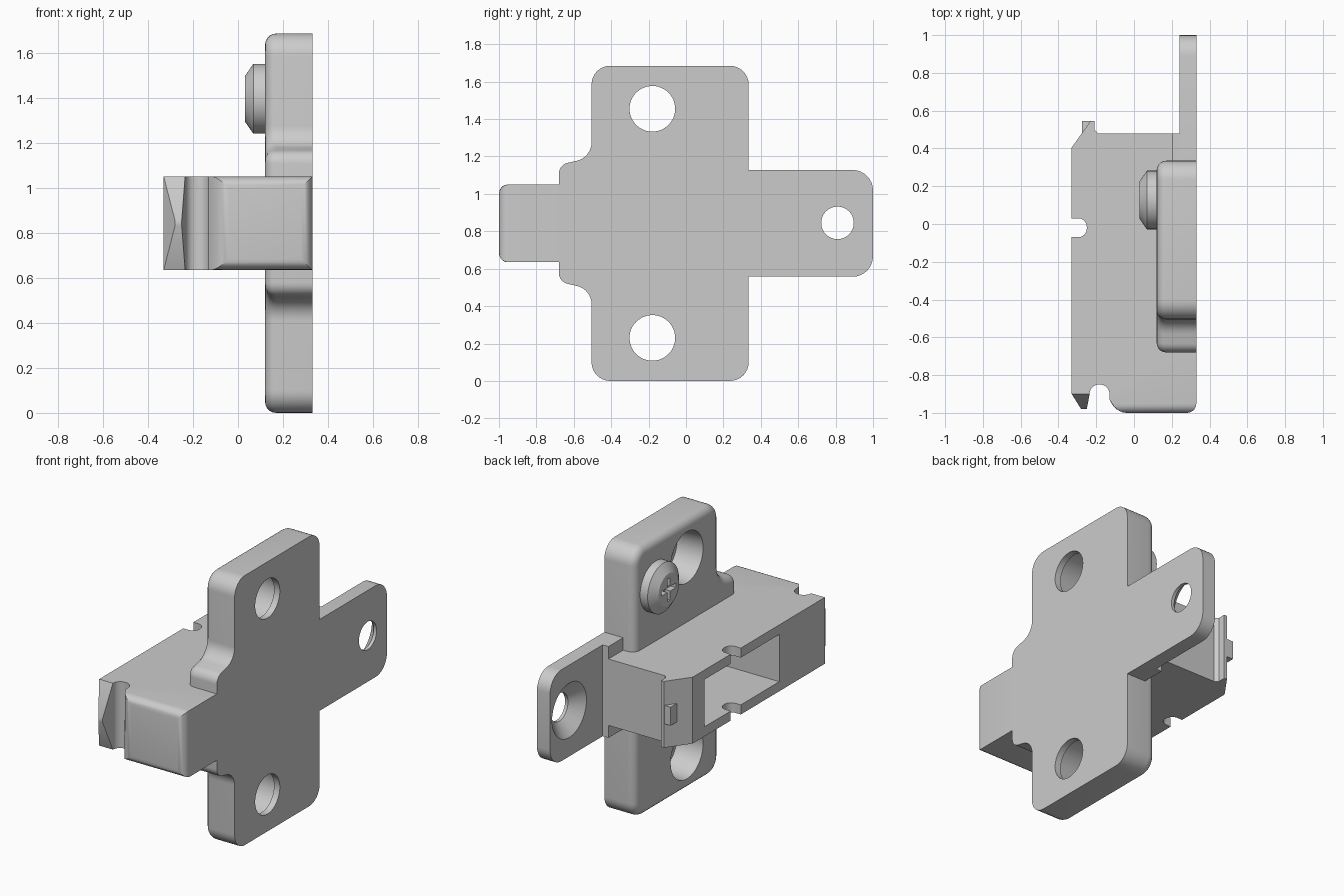
import bpy, bmesh
from math import cos, sin, pi, tan
from mathutils import Vector

if "Cube" in bpy.data.objects:
    bpy.data.objects.remove(bpy.data.objects["Cube"])

MID = 0.8425  # height of the horizontal symmetry plane


def rounded(corners, seg=8):
    """Turn (u, v[, radius]) corners into an outline with filleted corners."""
    out = []
    n = len(corners)
    for i, c in enumerate(corners):
        p = Vector(c[:2])
        r = c[2] if len(c) > 2 else 0
        if not r:
            out.append(tuple(p))
            continue
        a = (Vector(corners[i - 1][:2]) - p).normalized()
        b = (Vector(corners[(i + 1) % n][:2]) - p).normalized()
        half = a.angle(b) / 2
        start, end = p + a * (r / tan(half)), p + b * (r / tan(half))
        centre = p + (a + b).normalized() * (r / sin(half))
        va, vb = start - centre, end - centre
        for k in range(seg + 1):
            t, w = k / seg, pi - 2 * half
            out.append(tuple(centre + (va * sin((1 - t) * w) + vb * sin(t * w)) / sin(w)
                             if abs(sin(w)) > 1e-6 else centre + va))
    return out


def finish(bm, name):
    bmesh.ops.recalc_face_normals(bm, faces=bm.faces)
    me = bpy.data.meshes.new(name)
    bm.to_mesh(me)
    bm.free()
    ob = bpy.data.objects.new(name, me)
    bpy.context.collection.objects.link(ob)
    return ob


def prism(name, pts, axis, lo, hi, bevel_test=None, width=0.05):
    """Extrude an outline along x (pts are y,z) or z (pts are x,y)."""
    bm = bmesh.new()
    place = (lambda p, h: (h, *p)) if axis == 'x' else (lambda p, h: (*p, h))
    a, b = ([bm.verts.new(place(p, h)) for p in pts] for h in (lo, hi))
    bm.faces.new(a)
    bm.faces.new(b)
    for i in range(len(pts)):
        j = (i + 1) % len(pts)
        bm.faces.new((a[i], a[j], b[j], b[i]))
    bmesh.ops.recalc_face_normals(bm, faces=bm.faces)
    if bevel_test:
        edges = [e for e in bm.edges if all(bevel_test(v.co) for v in e.verts)]
        bmesh.ops.bevel(bm, geom=edges, offset=width, segments=5, profile=0.5,
                        affect='EDGES', clamp_overlap=False)
    return finish(bm, name)


def block(name, x, y, z):
    return prism(name, [(x[0], y[0]), (x[1], y[0]), (x[1], y[1]), (x[0], y[1])], 'z', *z)


def lathe(name, prof, y, z, n=48):
    """Revolve (x, radius) points around an axis parallel to x."""
    bm = bmesh.new()
    rings = [[bm.verts.new((x, y + r * cos(2 * pi * k / n), z + r * sin(2 * pi * k / n)))
              for k in range(n)] for x, r in prof]
    for a, b in zip(rings, rings[1:]):
        for i in range(n):
            bm.faces.new((a[i], a[(i + 1) % n], b[(i + 1) % n], b[i]))
    bm.faces.new(rings[0])
    bm.faces.new(rings[-1])
    return finish(bm, name)


def cut(ob, cutter):
    m = ob.modifiers.new("cut", 'BOOLEAN')
    m.operation, m.solver, m.object = 'DIFFERENCE', 'EXACT', cutter
    bpy.context.view_layer.objects.active = ob
    bpy.ops.object.modifier_apply(modifier=m.name)
    bpy.data.objects.remove(cutter)


# Mounting plate with stepped shoulders, rounded on its -x side
upper = [(-0.68, 1.155, 0.06), (-0.505, 1.195, 0.1), (-0.505, 2 * MID, 0.1), (0.335, 2 * MID, 0.1)]
lower = [(p[0], 2 * MID - p[1], p[2]) for p in reversed(upper)]
plate = prism("mounting_plate", rounded(upper + lower), 'x', 0.12, 0.33,
              lambda c: c.x < 0.121)
for z in (1.455, 0.23):
    cut(plate, lathe("hole", [(0.0, 0.16), (0.12, 0.16), (0.29, 0.145), (0.29, 0.122),
                              (0.4, 0.122)], -0.18, z))

# Thin side tab with countersunk hole and thicker root
tab = prism("side_tab", rounded([(0.335, 0.557), (1, 0.557, 0.11), (1, 1.128, 0.11),
                                 (0.335, 1.128)]), 'x', 0.24, 0.33)
cut(tab, lathe("hole", [(0.2, 0.195), (0.24, 0.17), (0.31, 0.087), (0.4, 0.087)], 0.81, 0.845))
block("tab_root", (0.20, 0.25), (0.3, 0.48), (0.557, 1.128))

# Housing: end lip, side notch and end slot are all in the profile
profile = rounded([
    (0.33, -1), (-0.09, -1), (-0.13, -0.93), (-0.13, -0.85, 0.05), (-0.235, -0.85, 0.05),
    (-0.235, -0.9), (-0.33, -0.9), (-0.33, -0.07), (-0.25, -0.07, 0.045), (-0.25, 0.03, 0.045),
    (-0.33, 0.03), (-0.33, 0.405), (-0.23, 0.545), (-0.21, 0.545), (-0.21, 0.5), (-0.19, 0.48),
    (0.3, 0.48), (0.3, -0.66), (0.33, -0.66)])
housing = prism("housing", profile, 'z', 0.635, 1.05, lambda c: c.y < -0.999)
cut(housing, block("pocket", (-0.5, 0.12), (-0.45, 0.29), (0.695, 0.99)))

# Small catch on the lip
block("lip_catch", (-0.275, -0.215), (0.44, 0.544), (0.785, 0.9))

# Pointed tooth at the other end
bm = bmesh.new()
v = [bm.verts.new(p) for p in [
    (-0.33, -0.9, 0.635), (-0.235, -0.9, 0.635), (-0.235, -0.9, 1.05), (-0.33, -0.9, 1.05),
    (-0.28, -0.98, 0.83), (-0.25, -0.98, 0.83), (-0.25, -0.98, 0.855), (-0.28, -0.98, 0.855)]]
for i in range(4):
    j = (i + 1) % 4
    bm.faces.new((v[i], v[j], v[j + 4], v[i + 4]))
bm.faces.new(v[:4])
bm.faces.new(v[4:])
finish(bm, "end_tooth")

# Adjusting screw with cross recess
screw = lathe("adjusting_screw", [(0.03, 0.1), (0.068, 0.155), (0.15, 0.155)], 0.127, 1.395)
for dy, dz in ((0.07, 0.014), (0.014, 0.07)):
    cut(screw, block("slot", (0.0, 0.065), (0.127 - dy, 0.127 + dy), (1.395 - dz, 1.395 + dz)))

# Smooth the curved parts, keep edges crisp
bpy.ops.object.select_all(action='SELECT')
bpy.context.view_layer.objects.active = plate
bpy.ops.object.shade_smooth_by_angle(angle=0.5)
